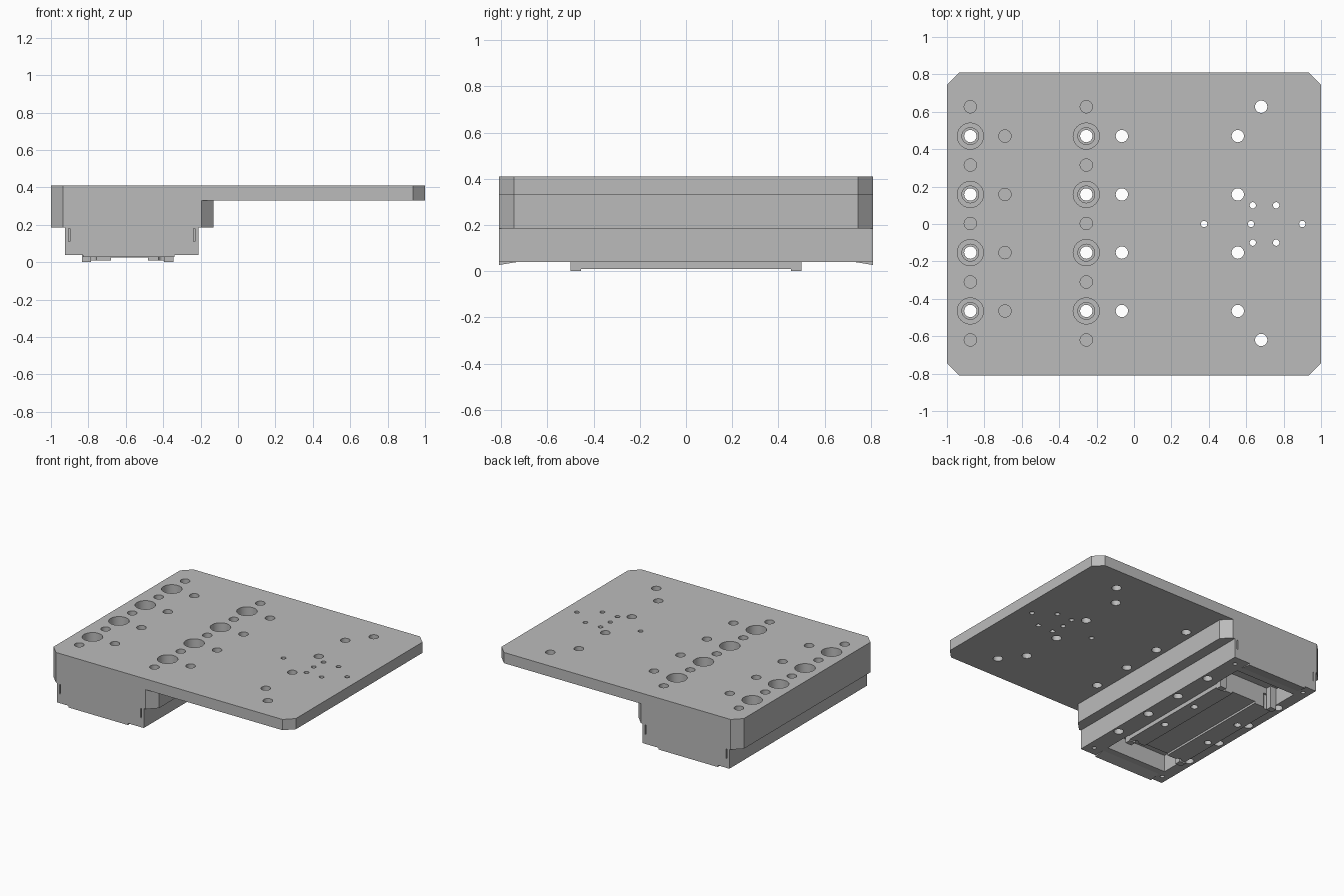
import bpy, bmesh
from mathutils import Matrix, Vector

cube = bpy.data.objects.get("Cube")
if cube:
    bpy.data.objects.remove(cube, do_unlink=True)

grey = bpy.data.materials.new("machined grey")
grey.use_nodes = True
GREY = (0.5, 0.5, 0.5, 1)
grey.diffuse_color = GREY
grey.node_tree.nodes["Principled BSDF"].inputs["Base Color"].default_value = GREY


def finish(name, bm):
    bmesh.ops.recalc_face_normals(bm, faces=bm.faces)
    mesh = bpy.data.meshes.new(name)
    bm.to_mesh(mesh)
    bm.free()
    mesh.materials.append(grey)
    obj = bpy.data.objects.new(name, mesh)
    bpy.context.collection.objects.link(obj)
    return obj


def add_box(bm, x0, x1, y0, y1, z0, z1):
    size = Vector((x1 - x0, y1 - y0, z1 - z0))
    mid = Vector((x0 + x1, y0 + y1, z0 + z1)) / 2
    bmesh.ops.create_cube(bm, size=1, matrix=Matrix.Translation(mid) @ Matrix.Diagonal(size).to_4x4())


def add_hole(bm, x, y, r, z0, z1):
    bmesh.ops.create_cone(bm, cap_ends=True, segments=24, radius1=r, radius2=r,
                          depth=z1 - z0, matrix=Matrix.Translation((x, y, (z0 + z1) / 2)))


def prism(name, points, axis, length):
    bm = bmesh.new()
    face = bm.faces.new([bm.verts.new(p) for p in points])
    out = bmesh.ops.extrude_face_region(bm, geom=[face])
    verts = [v for v in out["geom"] if isinstance(v, bmesh.types.BMVert)]
    bmesh.ops.translate(bm, verts=verts, vec=Vector(axis) * length)
    return finish(name, bm)


def slab(name, x0, x1, half, z0, z1, c):
    # Rectangular slab with cut corners
    pts = [(x0 + c, -half), (x1 - c, -half), (x1, c - half), (x1, half - c),
           (x1 - c, half), (x0 + c, half), (x0, half - c), (x0, c - half)]
    return prism(name, [(x, y, z0) for x, y in pts], (0, 0, 1), z1 - z0)


def cut(obj, cutter):
    mod = obj.modifiers.new("cut", 'BOOLEAN')
    mod.operation = 'DIFFERENCE'
    mod.solver = 'EXACT'
    mod.object = cutter
    bpy.context.view_layer.objects.active = obj
    bpy.ops.object.modifier_apply(modifier=mod.name)


# Main solids
plate = slab("top_plate", -1, 1, 0.81, 0.33, 0.41, 0.065)
block = slab("mounting_block", -1, -0.13, 0.81, 0.185, 0.33, 0.065)
bm = bmesh.new()
add_box(bm, -0.925, -0.21, -0.81, 0.81, 0.04, 0.185)
base = finish("lower_housing", bm)

ROWS = [-0.465, -0.153, 0.158, 0.47]
BETWEEN = [-0.62, -0.31, 0.003, 0.315, 0.627]
bores = []


def new_cutter(holes):
    bm = bmesh.new()
    for h in holes:
        add_hole(bm, *h)
    obj = finish("hole_cutter", bm)
    obj.hide_render = True
    bores.append(obj)
    return obj


# Stepped bolt bores and plain holes
through, stepped, shoulder, blind = [], [], [], []
for x in (-0.875, -0.255):
    for y in ROWS:
        through.append((x, y, 0.033, -0.1, 0.5))
        shoulder.append((x, y, 0.045, 0.2, 0.5))
        stepped.append((x, y, 0.07, 0.24, 0.5))
    blind += [(x, y, 0.033, 0.25, 0.5) for y in BETWEEN]
blind += [(-0.69, y, 0.033, 0.25, 0.5) for y in ROWS]
through += [(x, y, 0.033, -0.1, 0.5) for x in (-0.065, 0.555) for y in ROWS]
through += [(0.68, y, 0.033, -0.1, 0.5) for y in (-0.62, 0.627)]
small = [(0.375, 0), (0.625, 0), (0.9, 0), (0.635, 0.1), (0.635, -0.1), (0.76, 0.1), (0.76, -0.1)]
through += [(x, y, 0.017, -0.1, 0.5) for x, y in small]
for holes in (through, shoulder, stepped, blind):
    cutter = new_cutter(holes)
    for solid in (plate, block):
        cut(solid, cutter)
cut(base, bores[0])

# End pockets and corner slits in the housing
bm = bmesh.new()
for s in (-1, 1):
    y0, y1 = sorted((s * 0.46, s * 0.68))
    add_box(bm, -0.84, -0.34, y0, y1, -0.1, 0.165)
    y0, y1 = sorted((s * 0.78, s * 0.9))
    for x in (-0.902, -0.233):
        add_box(bm, x - 0.004, x + 0.004, y0, y1, 0.11, 0.18)
pockets = finish("pocket_cutter", bm)
pockets.hide_render = True
bores.append(pockets)
cut(base, pockets)
cut(base, new_cutter([(x, y, 0.015, 0, 0.1) for x in (-0.27, -0.87) for y in (-0.74, 0.74)]))

# Carriage rails under the housing
carriage_holes = new_cutter([(x, y, 0.025, -0.1, 0.12) for x in (-0.78, -0.4) for y in ROWS])
cut(base, carriage_holes)
for name, x0, x1 in (("right_rail", -0.83, -0.68), ("left_rail", -0.48, -0.345)):
    bm = bmesh.new()
    add_box(bm, x0, x1, -0.46, 0.46, 0.01, 0.04)
    cut(finish(name, bm), carriage_holes)
bm = bmesh.new()
add_box(bm, -0.68, -0.48, -0.46, 0.46, 0.025, 0.04)
finish("centre_panel", bm)

# Corner posts of the carriage and sloping end lips
for s, side in ((-1, "front"), (1, "back")):
    for x, hand in ((-0.81, "right"), (-0.37, "left")):
        bm = bmesh.new()
        y0, y1 = sorted((s * 0.455, s * 0.5))
        add_box(bm, x - 0.025, x + 0.025, y0, y1, 0, 0.165)
        finish(f"{side}_{hand}_post", bm)
    prism(f"{side}_lip", [(-0.83, s * 0.73, 0.04), (-0.83, s * 0.81, 0.04), (-0.83, s * 0.81, 0.027)],
          (1, 0, 0), 0.49)

for obj in bores:
    bpy.data.objects.remove(obj, do_unlink=True)

# Smooth bores, crisp edges
bpy.ops.object.select_all(action='DESELECT')
for obj in (plate, block, base):
    obj.select_set(True)
bpy.context.view_layer.objects.active = plate
bpy.ops.object.shade_smooth_by_angle()
